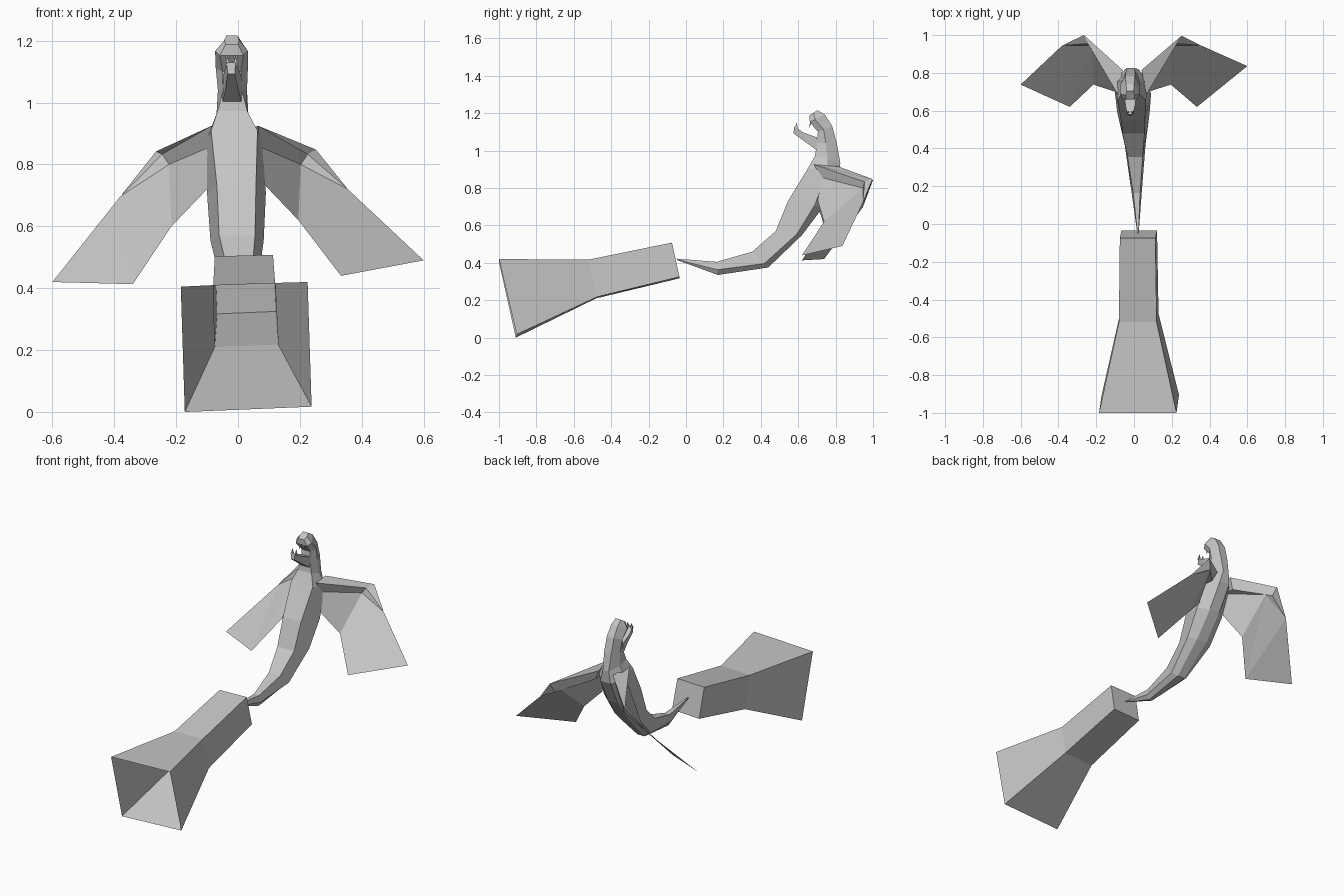
import bpy, bmesh
from mathutils import Vector

if "Cube" in bpy.data.objects:
    bpy.data.objects.remove(bpy.data.objects["Cube"])

grey = bpy.data.materials.new("grey")
grey.diffuse_color = (0.56, 0.56, 0.56, 1)
grey.use_nodes = True
grey.node_tree.nodes["Principled BSDF"].inputs["Base Color"].default_value = grey.diffuse_color


def make(name, verts, faces, recalc=True):
    me = bpy.data.meshes.new(name)
    me.from_pydata([tuple(v) for v in verts], [], faces)
    me.materials.append(grey)
    bm = bmesh.new()
    bm.from_mesh(me)
    if recalc:
        bmesh.ops.recalc_face_normals(bm, faces=bm.faces)
    bm.to_mesh(me)
    bm.free()
    ob = bpy.data.objects.new(name, me)
    bpy.context.collection.objects.link(ob)
    return ob


def loft(name, rings, start=True, end=True):
    n = len(rings[0])
    verts = [v for r in rings for v in r]
    faces = [(i * n + j, i * n + (j + 1) % n, (i + 1) * n + (j + 1) % n, (i + 1) * n + j)
             for i in range(len(rings) - 1) for j in range(n)]
    if start:
        faces.append(tuple(range(n)))
    if end:
        faces.append(tuple(range(len(verts) - n, len(verts))))
    return make(name, verts, faces)


def hexring(cx, front, back, hf, hs, hb, t):
    """Six-sided section: flat front strip, side corners, narrow back strip."""
    f, b = Vector((0, *front)), Vector((0, *back))
    s = f.lerp(b, t)
    return [p + Vector((cx + dx, 0, 0)) for p, dx in
            ((f, -hf), (f, hf), (s, hs), (b, hb), (b, -hb), (s, -hs))]


# flared square horn, open at the front
loft("horn", [
    [(-.185, -1, .405), (.225, -1, .42), (.238, -.905, .017), (-.172, -.91, .0)],
    [(-.08, -.52, .41), (.12, -.52, .417), (.13, -.475, .218), (-.075, -.48, .21)],
    [(-.075, -.075, .503), (.113, -.075, .508), (.122, -.035, .325), (-.067, -.035, .317)],
], start=False)

# serpent body from tail tip to neck
loft("body", [
    hexring(.021, (-.05, .422), (-.045, .414), .003, .004, .002, .6),
    hexring(.014, (.165, .405), (.17, .335), .018, .027, .01, .6),
    hexring(.006, (.355, .46), (.44, .375), .04, .055, .025, .75),
    hexring(-.003, (.48, .57), (.62, .548), .058, .086, .035, .8),
    hexring(-.005, (.545, .73), (.735, .70), .063, .095, .035, .75),
    hexring(-.012, (.655, .91), (.82, .86), .075, .09, .035, .6),
    hexring(-.018, (.69, .972), (.825, .935), .048, .052, .02, .5),
])

# skull with upper jaw
loft("head", [
    hexring(-.018, (.69, .972), (.825, .935), .048, .052, .02, .5),
    hexring(-.018, (.70, 1.04), (.806, 1.04), .03, .047, .025, .45),
    hexring(-.02, (.705, 1.10), (.782, 1.13), .03, .052, .025, .4),
    hexring(-.021, (.662, 1.152), (.742, 1.193), .038, .053, .022, .35),
    hexring(-.02, (.66, 1.188), (.703, 1.216), .02, .024, .018, .5),
])

# lower jaw
loft("lower_jaw", [
    [(-.052, .70, 1.07), (.014, .70, 1.07), (.012, .70, 1.0), (-.05, .70, 1.0)],
    [(-.045, .625, 1.098), (.006, .625, 1.098), (.0, .64, 1.045), (-.04, .64, 1.045)],
    [(-.036, .58, 1.13), (-.008, .58, 1.13), (-.01, .574, 1.092), (-.034, .574, 1.092)],
])


# fangs
def fang(name, x, y, z, dy, dz):
    r = .007
    base = [(x - r, y - r, z), (x + r, y - r, z), (x + r, y + r, z), (x - r, y + r, z)]
    make(name, base + [(x, y + dy, z + dz)],
         [(0, 1, 2, 3), (0, 1, 4), (1, 2, 4), (2, 3, 4), (3, 0, 4)])


for k, x in (("left", -.034), ("right", -.008)):
    fang("upper_fang_" + k, x, .672, 1.158, -.014, -.035)
    fang("lower_fang_" + k, x, .589, 1.12, .004, .033)

# wings: shoulder, elbow, tip, trailing corner, notch, root
wings = {
    "left": [(-.265, 1.0, .842), (-.38, .945, .697), (-.60, .738, .42),
             (-.34, .62, .413), (-.215, .738, .60), (-.10, .70, .72)],
    "right": [(.252, .997, .848), (.355, .945, .72), (.60, .836, .49),
              (.333, .62, .44), (.195, .738, .62), (.09, .705, .73)],
}
for side, (shoulder, elbow, tip, trail, notch, root) in wings.items():
    s = -1 if side == "left" else 1
    cx = -.01
    under = (cx + s * .213, .945, .80)
    pit = (cx + s * .08, .72, .857)
    # three-sided arm tapering to the elbow
    body_ring = [(cx + s * .075, .685, .925), (cx + s * .05, .815, .915),
                 (cx + s * .08, .80, .85), pit]
    out_ring = [(cx + s * .235, .955, .833), shoulder,
                (cx + s * .24, .975, .79), under]
    e = Vector(elbow)
    tip_ring = [e + (Vector(p) - e) * .04 for p in out_ring]
    loft("wing_arm_" + side, [body_ring, out_ring, tip_ring])
    # thin membrane
    faces = [(0, 1, 5, 6), (1, 4, 5), (1, 2, 4), (2, 3, 4)]
    if s > 0:
        faces = [f[::-1] for f in faces]
    make("wing_membrane_" + side, [pit, under, elbow, tip, trail, notch, root],
         faces, recalc=False)
